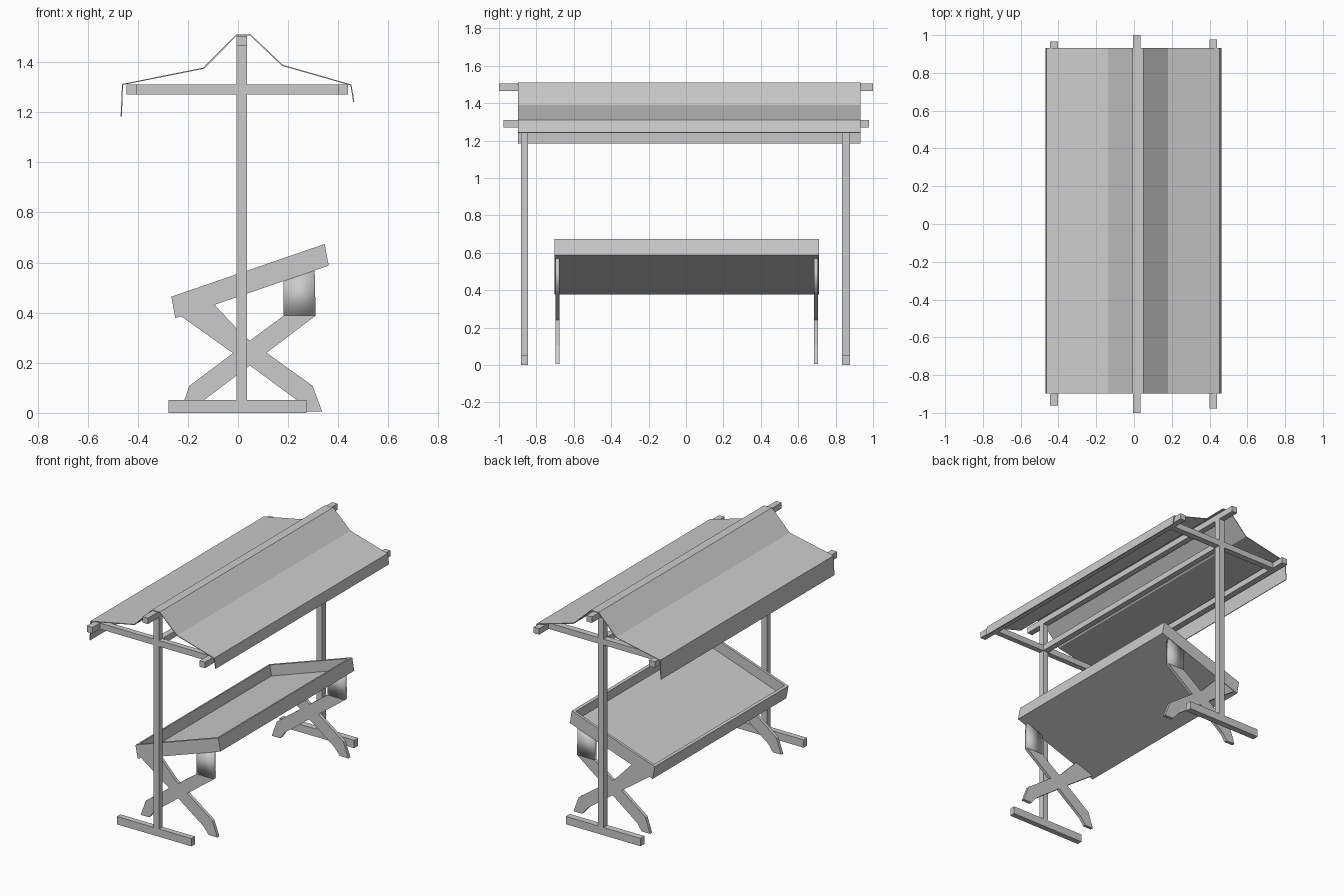
import bpy, bmesh
from mathutils import Vector

cube = bpy.data.objects.get("Cube")
if cube:
    bpy.data.objects.remove(cube, do_unlink=True)

GREY = (0.6, 0.6, 0.6, 1)
mat = bpy.data.materials.new("plain grey")
mat.use_nodes = True
mat.diffuse_color = GREY
mat.node_tree.nodes["Principled BSDF"].inputs["Base Color"].default_value = GREY


def finish(name, bm, smooth=False):
    bmesh.ops.recalc_face_normals(bm, faces=bm.faces)
    mesh = bpy.data.meshes.new(name)
    for f in bm.faces:
        f.smooth = smooth
    bm.to_mesh(mesh)
    bm.free()
    mesh.materials.append(mat)
    obj = bpy.data.objects.new(name, mesh)
    bpy.context.collection.objects.link(obj)
    return obj


def prism_bm(profile, y0, y1):
    """Solid with an x-z profile running from y0 to y1."""
    bm = bmesh.new()
    face = bm.faces.new([bm.verts.new((x, y0, z)) for x, z in profile])
    ext = bmesh.ops.extrude_face_region(bm, geom=[face])["geom"]
    for v in ext:
        if isinstance(v, bmesh.types.BMVert):
            v.co.y = y1
    bmesh.ops.recalc_face_normals(bm, faces=bm.faces)
    return bm


def prism(name, profile, y0, y1, smooth=False):
    return finish(name, prism_bm(profile, y0, y1), smooth)


def beam(name, x0, x1, y0, y1, z0, z1):
    return prism(name, [(x0, z0), (x1, z0), (x1, z1), (x0, z1)], y0, y1)


# Canopy frame: one post, foot and cross beam at each end
X0, X1 = -0.005, 0.035
for end, y0, y1 in (("front", -0.882, -0.845), ("back", 0.835, 0.877)):
    beam(end + "_post", X0, X1, y0, y1, 0, 1.505)
    beam(end + "_foot", -0.278, 0.274, y0, y1, 0, 0.052)
    beam(end + "_cross_beam", -0.445, 0.44, y0, y1, 1.27, 1.31)

# Long beams carrying the canopy
beam("ridge_beam", X0, X1, -1, 1, 1.465, 1.505)
beam("middle_rail", X0, X1, -0.86, 0.86, 1.27, 1.31)
beam("right_eave_beam", -0.445, -0.403, -0.96, 0.965, 1.27, 1.31)
beam("left_eave_beam", 0.4, 0.44, -0.977, 0.978, 1.27, 1.31)

# Thin folded canopy sheet
fold = [(-0.466, 1.184), (-0.461, 1.311), (-0.137, 1.376), (-0.006, 1.508),
        (0.05, 1.508), (0.178, 1.387), (0.451, 1.309), (0.462, 1.242)]
bm = bmesh.new()
rows = [[bm.verts.new((x, y, z)) for x, z in fold] for y in (-0.897, 0.932)]
for i in range(len(fold) - 1):
    bm.faces.new((rows[0][i], rows[0][i + 1], rows[1][i + 1], rows[1][i]))
canopy = finish("canopy", bm)
sheet = canopy.modifiers.new("thickness", "SOLIDIFY")
sheet.thickness = 0.005
sheet.offset = 0

# Tilted tray with a raised rim
bm = prism_bm([(-0.25, 0.378), (0.362, 0.588), (0.346, 0.674), (-0.266, 0.464)],
              -0.702, 0.71)
bm.normal_update()
top = max(bm.faces, key=lambda f: f.normal.z)
bmesh.ops.inset_region(bm, faces=[top], thickness=0.025)
ext = bmesh.ops.extrude_face_region(bm, geom=[top])["geom"]
bmesh.ops.translate(bm, vec=Vector((0.012, 0, -0.07)),
                    verts=[v for v in ext if isinstance(v, bmesh.types.BMVert)])
if top.is_valid:
    bmesh.ops.delete(bm, geom=[top], context="FACES_ONLY")
finish("tray", bm)

# Crossed legs under the tray, one arm bending into an upright
falling = [(-0.228, 0.386), (-0.094, 0.432), (0.026, 0.304), (0.114, 0.24),
           (0.298, 0.108), (0.336, 0.005), (0.272, 0.005), (0.23, 0.055),
           (-0.022, 0.24)]
rising = [(0.31, 0.388), (0.182, 0.388), (-0.018, 0.24), (-0.194, 0.108),
          (-0.23, 0.005), (-0.168, 0.005), (-0.134, 0.052), (0.114, 0.24)]
upright = [(0.182, 0.388), (0.31, 0.388), (0.306, 0.569), (0.182, 0.526)]
for end, y0, y1 in (("front", -0.697, -0.676), ("back", 0.685, 0.707)):
    prism(end + "_falling_leg", falling, y0, y1)
    prism(end + "_rising_leg", rising, y0, y1)
    prism(end + "_upright", upright, y0, y1, smooth=True)
